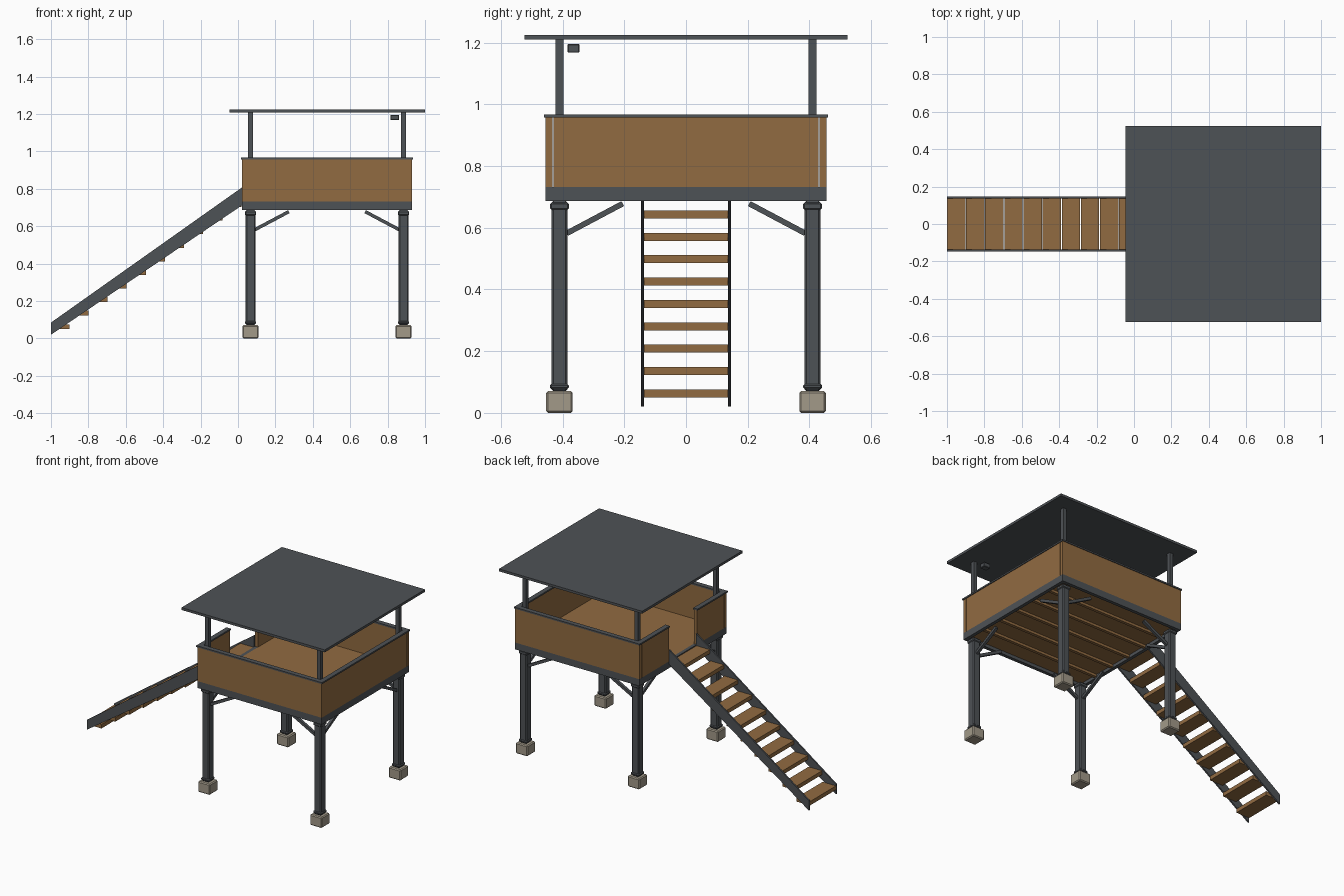
import bpy
import bmesh
from mathutils import Vector

if "Cube" in bpy.data.objects:
    bpy.data.objects.remove(bpy.data.objects["Cube"], do_unlink=True)


def material(name, rgb):
    m = bpy.data.materials.new(name)
    m.use_nodes = True
    m.diffuse_color = (*rgb, 1)
    m.node_tree.nodes["Principled BSDF"].inputs["Base Color"].default_value = (*rgb, 1)
    return m


WOOD = material("warm_wood", (0.285, 0.147, 0.053))
STEEL = material("slate_grey", (0.076, 0.084, 0.092))
CONCRETE = material("concrete", (0.36, 0.32, 0.25))


def finish(name, bm, mat, bevel=0):
    bmesh.ops.recalc_face_normals(bm, faces=bm.faces)
    mesh = bpy.data.meshes.new(name)
    bm.to_mesh(mesh)
    bm.free()
    mesh.materials.append(mat)
    ob = bpy.data.objects.new(name, mesh)
    bpy.context.collection.objects.link(ob)
    if bevel:
        mod = ob.modifiers.new("Bevel", "BEVEL")
        mod.width = bevel
        mod.segments = 1
    return ob


def box(name, x, y, z, mat, bevel=0):
    """Box from (low, high) ranges on each axis."""
    bm = bmesh.new()
    bmesh.ops.create_cube(bm, size=1)
    for v in bm.verts:
        v.co = [(a + b) / 2 + c * (b - a) for (a, b), c in zip((x, y, z), v.co)]
    return finish(name, bm, mat, bevel)


def column(name, cx, cy, width, z, mat, bevel=0):
    h = width / 2
    return box(name, (cx - h, cx + h), (cy - h, cy + h), z, mat, bevel)


def beam(name, start, end, size, mat):
    """Square bar between two points."""
    a, b = Vector(start), Vector(end)
    bm = bmesh.new()
    bmesh.ops.create_cube(bm, size=1)
    bmesh.ops.scale(bm, vec=(size, size, (b - a).length), verts=bm.verts)
    ob = finish(name, bm, mat)
    ob.location = (a + b) / 2
    ob.rotation_euler = (b - a).to_track_quat("Z", "Y").to_euler()
    return ob


X0, X1, Y = 0.022, 0.93, 0.455      # deck outline
FLOOR, WALL_TOP, T = 0.732, 0.957, 0.022
LEG_X, LEG_Y = (0.067, 0.885), 0.41
GATE = 0.145                         # half width of the stair opening

# Deck: floor, joists and fascia boards
box("floor", (X0 + T, X1 - T), (T - Y, Y - T), (0.708, FLOOR), WOOD)
for i in range(5):
    cy = -0.3 + 0.15 * i
    box("floor_joist", (X0 + T, X1 - T), (cy - 0.01, cy + 0.01), (0.692, 0.708), WOOD)
for side in (-1, 1):
    box("side_fascia", (X0, X1), sorted((side * Y, side * (Y - T))), (0.687, FLOOR), STEEL)
for x in ((X0, X0 + T), (X1 - T, X1)):
    box("end_fascia", x, (T - Y, Y - T), (0.687, FLOOR), STEEL)


# Parapet panels with cap rails
def parapet(name, x, y, ox, oy):
    box(name + "_panel", x, y, (FLOOR, WALL_TOP), WOOD)
    box(name + "_rail", (x[0] - ox, x[1] + ox), (y[0] - oy, y[1] + oy),
        (WALL_TOP, WALL_TOP + 0.01), STEEL)


LIP = 0.005
IN = Y - T - 0.004
parapet("front_wall", (X0, X1), (-Y, T - Y), LIP, LIP)
parapet("back_wall", (X0, X1), (Y - T, Y), LIP, LIP)
parapet("left_wall", (X1 - T, X1), (-IN, IN), LIP, 0)
parapet("stair_wall_front", (X0, X0 + T), (-IN, -GATE), LIP, 0)
parapet("stair_wall_back", (X0, X0 + T), (GATE, IN), LIP, 0)

# Legs with footings, collars, braces and roof posts
for cx, dx in zip(LEG_X, (1, -1)):
    for dy in (1, -1):
        cy = -dy * LEG_Y
        column("footing", cx, cy, 0.086, (0, 0.071), CONCRETE, 0.006)
        column("leg", cx, cy, 0.052, (0.071, 0.687), STEEL, 0.006)
        column("lower_collar", cx, cy, 0.061, (0.077, 0.094), STEEL, 0.005)
        column("upper_collar", cx, cy, 0.061, (0.658, 0.681), STEEL, 0.005)
        column("roof_post", cx, cy, 0.025, (FLOOR, 1.21), STEEL)
        beam("brace_across", (cx + dx * 0.024, cy, 0.582), (cx + dx * 0.205, cy, 0.678), 0.018, STEEL)
        beam("brace_along", (cx, cy + dy * 0.024, 0.582), (cx, cy + dy * 0.205, 0.678), 0.018, STEEL)

# Roof sheet and the small lamp below it
box("roof", (-0.046, 1.0), (-0.523, 0.523), (1.209, 1.225), STEEL)
box("lamp", (0.815, 0.862), (-0.384, -0.345), (1.167, 1.195), STEEL, 0.003)

# Stair treads
RUN, RISE = 0.1023, 0.0725
for i in range(10):
    x, z = -1 + RUN * i, 0.05 + RISE * i
    box("stair_tread", (x, x + 0.098), (-0.136, 0.136), (z, z + 0.026), WOOD)

# Stair stringers: extruded side profile
PROFILE = ((-1, 0.02), (X0, 0.712), (X0, 0.808), (-1, 0.085))
for y in (-0.146, 0.136):
    bm = bmesh.new()
    face = bm.faces.new([bm.verts.new((px, y, pz)) for px, pz in PROFILE])
    out = bmesh.ops.extrude_face_region(bm, geom=[face])
    bmesh.ops.translate(bm, vec=(0, 0.01, 0),
                        verts=[g for g in out["geom"] if isinstance(g, bmesh.types.BMVert)])
    finish("stair_stringer", bm, STEEL)
